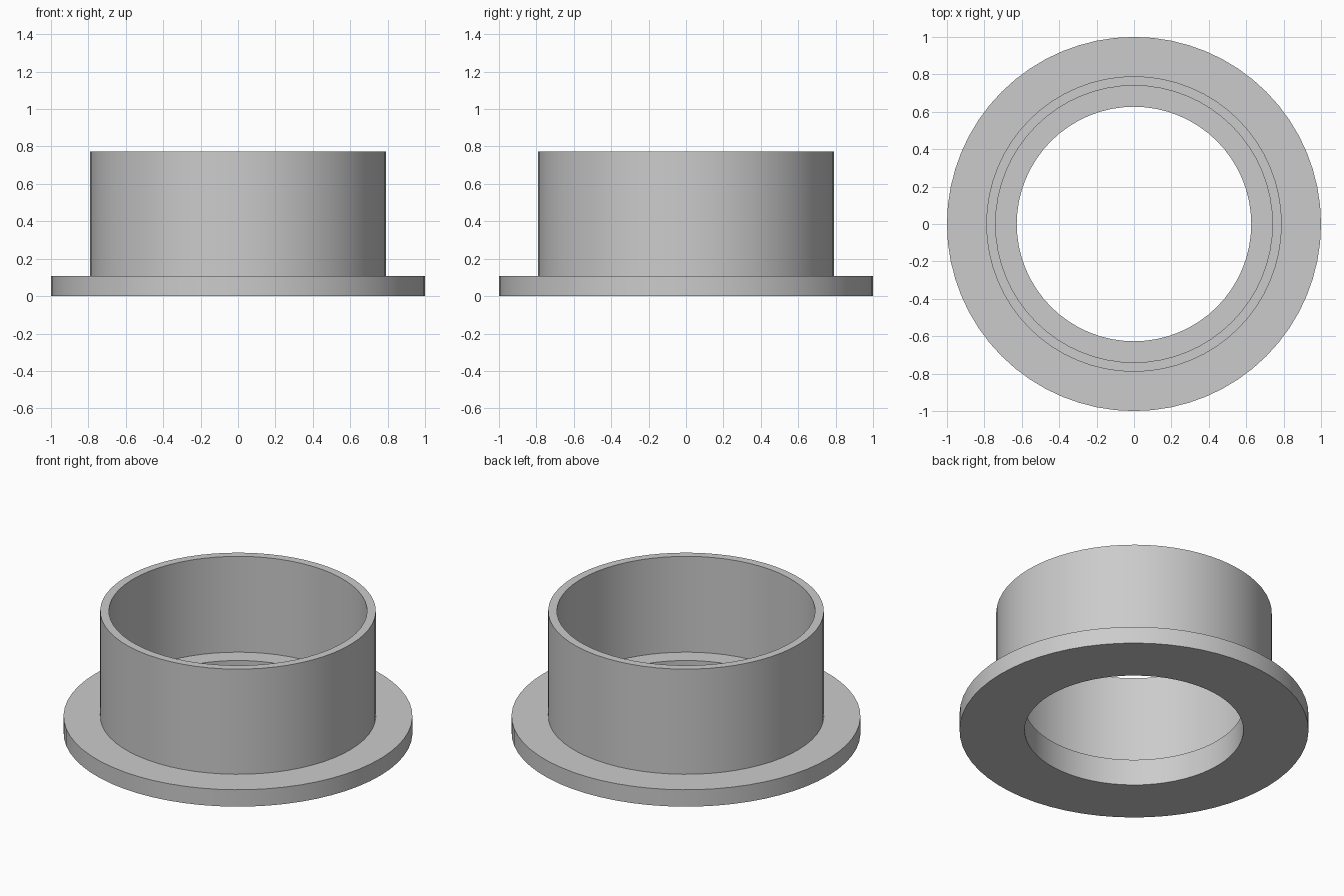
import bpy
import bmesh
import math

SEGMENTS = 64

old = bpy.data.objects.get("Cube")
if old:
    bpy.data.objects.remove(old, do_unlink=True)

grey = bpy.data.materials.new("plain grey")
grey.use_nodes = True
colour = (0.6, 0.6, 0.6, 1)
grey.diffuse_color = colour
grey.node_tree.nodes["Principled BSDF"].inputs["Base Color"].default_value = colour


def lathe(name, profile):
    """Spin a closed (radius, height) profile about the z axis."""
    bm = bmesh.new()
    verts = [bm.verts.new((r, 0, z)) for r, z in profile]
    edges = [bm.edges.new((a, b)) for a, b in zip(verts, verts[1:] + verts[:1])]
    bmesh.ops.spin(bm, geom=verts + edges, cent=(0, 0, 0), axis=(0, 0, 1),
                   angle=math.tau, steps=SEGMENTS, use_merge=True)
    bmesh.ops.remove_doubles(bm, verts=bm.verts, dist=0.0001)
    bmesh.ops.recalc_face_normals(bm, faces=bm.faces)
    mesh = bpy.data.meshes.new(name)
    bm.to_mesh(mesh)
    bm.free()
    mesh.materials.append(grey)
    obj = bpy.data.objects.new(name, mesh)
    bpy.context.collection.objects.link(obj)
    bpy.ops.object.select_all(action="DESELECT")
    obj.select_set(True)
    bpy.context.view_layer.objects.active = obj
    bpy.ops.object.shade_smooth_by_angle(angle=math.radians(30))
    return obj


# Radii and heights of the flange, sleeve and inner ledge
bore, inner, outer, rim = 0.627, 0.74, 0.79, 1.0
flange_top, ledge_top, sleeve_top = 0.107, 0.166, 0.772

# One continuous turned section: flange, sleeve wall, inner ledge, bore
lathe("flanged_sleeve", [
    (bore, 0), (rim, 0), (rim, flange_top), (outer, flange_top),
    (outer, sleeve_top), (inner, sleeve_top), (inner, ledge_top), (bore, ledge_top),
])
